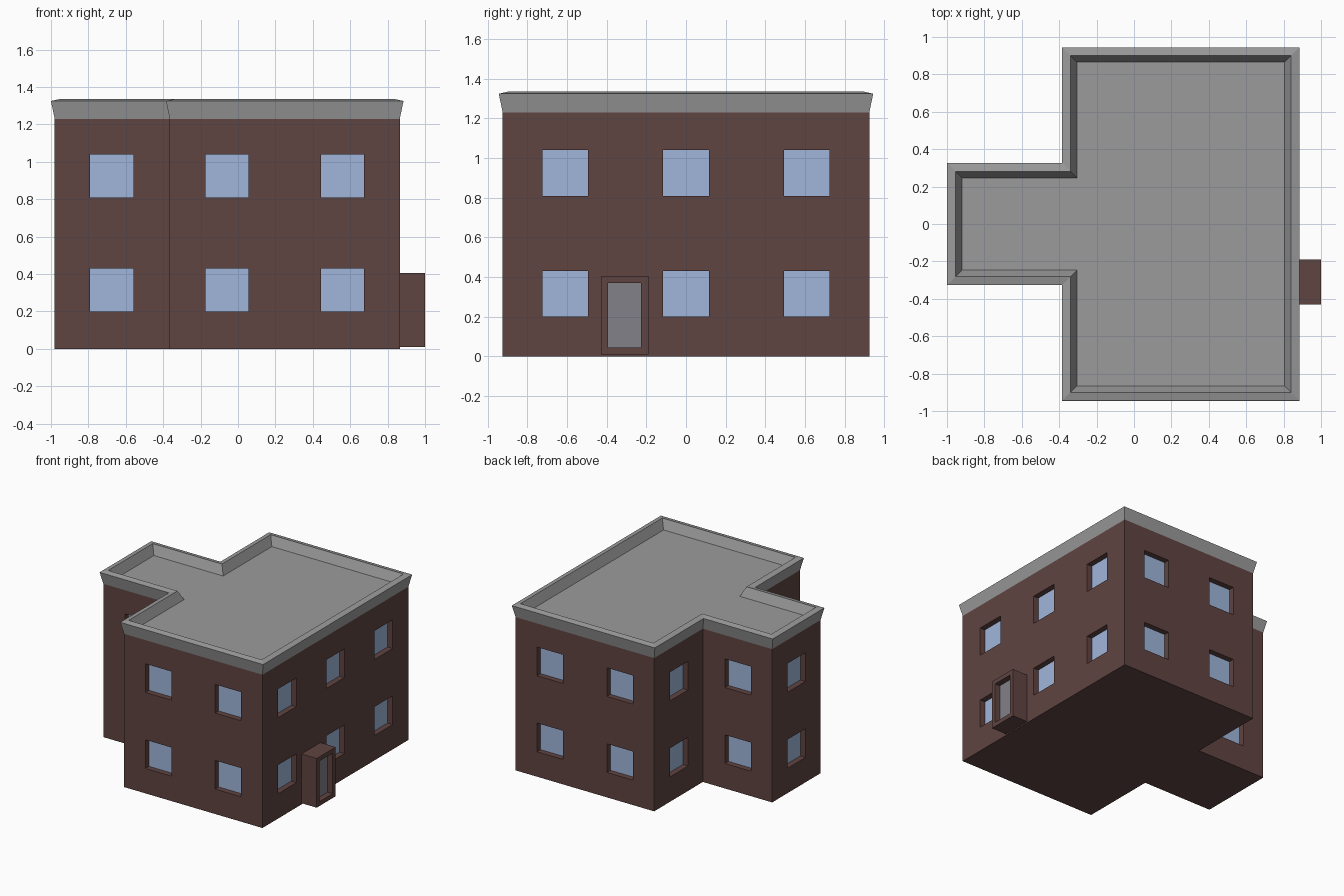
import bpy, bmesh
from mathutils import Vector

if "Cube" in bpy.data.objects:
    bpy.data.objects.remove(bpy.data.objects["Cube"])

UP = Vector((0, 0, 1))


def material(name, rgb):
    m = bpy.data.materials.new(name)
    m.diffuse_color = (*rgb, 1)
    m.use_nodes = True
    m.node_tree.nodes["Principled BSDF"].inputs["Base Color"].default_value = m.diffuse_color
    return m


def face(bm, pts):
    bm.faces.new([bm.verts.new(p) for p in pts])


def finish(bm, name, mat):
    bmesh.ops.remove_doubles(bm, verts=bm.verts, dist=1e-4)
    mesh = bpy.data.meshes.new(name)
    bm.to_mesh(mesh)
    bm.free()
    ob = bpy.data.objects.new(name, mesh)
    mesh.materials.append(mat)
    bpy.context.collection.objects.link(ob)
    return ob


def panel(bm, panes, p, q, z0, z1, cols, rows, depth):
    """Wall from p to q with recessed openings; glass goes into panes."""
    p, q = Vector((*p, 0)), Vector((*q, 0))
    length = (q - p).length
    d = (q - p).normalized()
    inward = -d.cross(UP)
    ts = [0, *[t for c in cols for t in c], length]
    zs = [z0, *[z for r in rows for z in r], z1]
    for i in range(len(ts) - 1):
        for j in range(len(zs) - 1):
            a, b, lo, hi = ts[i], ts[i + 1], zs[j], zs[j + 1]
            o = [p + d * t + UP * z for t, z in ((a, lo), (b, lo), (b, hi), (a, hi))]
            if i % 2 and j % 2:
                n = [v + inward * depth for v in o]
                for k in range(4):
                    m = (k + 1) % 4
                    face(bm, (o[k], o[m], n[m], n[k]))
                face(panes, n)
            else:
                face(bm, o)


def ring(points, offset, z):
    """Footprint moved outward by offset, at height z."""
    out = []
    for i, p in enumerate(points):
        a, p, b = Vector(points[i - 1]), Vector(p), Vector(points[(i + 1) % len(points)])
        e, f = (p - a).normalized(), (b - p).normalized()
        out.append((p.x + offset * (e.y + f.y), p.y - offset * (e.x + f.x), z))
    return out


brick = material("brick", (0.115, 0.058, 0.054))
glass = material("glass", (0.35, 0.47, 0.71))
door_grey = material("door_grey", (0.22, 0.22, 0.25))
concrete = material("concrete", (0.33, 0.33, 0.33))

# T-shaped footprint, counter-clockwise
plan = [(-.365, -.925), (.865, -.925), (.865, .925), (-.365, .925),
        (-.365, .307), (-.98, .307), (-.98, -.307), (-.365, -.307)]
centres = ((-.675, -.06, .56), (-.61, 0, .61))   # window columns along x and y
rows = [(.2, .43), (.81, 1.04)]
HALF = .115

# Brick walls with recessed windows
walls, panes = bmesh.new(), bmesh.new()
for i, p in enumerate(plan):
    q = plan[(i + 1) % len(plan)]
    axis = 0 if p[1] == q[1] else 1
    length = abs(q[axis] - p[axis])
    sign = 1 if q[axis] > p[axis] else -1
    mids = sorted(sign * (c - p[axis]) for c in centres[axis])
    cols = [(t - HALF, t + HALF) for t in mids if HALF < t < length - HALF]
    panel(walls, panes, p, q, 0, 1.23, cols, rows, .045)
face(walls, ring(plan, 0, 0)[::-1])
finish(walls, "walls", brick)
finish(panes, "windows", glass)

# Flared parapet with sunken flat roof
roof = bmesh.new()
rings = [ring(plan, o, z) for o, z in ((0, 1.23), (.02, 1.325), (-.025, 1.335), (-.06, 1.262))]
for lo, hi in zip(rings, rings[1:]):
    for i in range(len(plan)):
        j = (i + 1) % len(plan)
        face(roof, (lo[i], lo[j], hi[j], hi[i]))
face(roof, rings[-1])
finish(roof, "roof_parapet", concrete)

# Entrance porch with recessed door
porch, door = bmesh.new(), bmesh.new()
box = [(.86, -.43), (1, -.43), (1, -.19), (.86, -.19)]
for i, p in enumerate(box):
    cols, rws = ([(.037, .203)], [(.045, .37)]) if i == 1 else ([], [])
    panel(porch, door, p, box[(i + 1) % 4], .01, .405, cols, rws, .045)
face(porch, ring(box, 0, .405))
face(porch, ring(box, 0, .01)[::-1])
finish(porch, "porch", brick)
finish(door, "door", door_grey)
